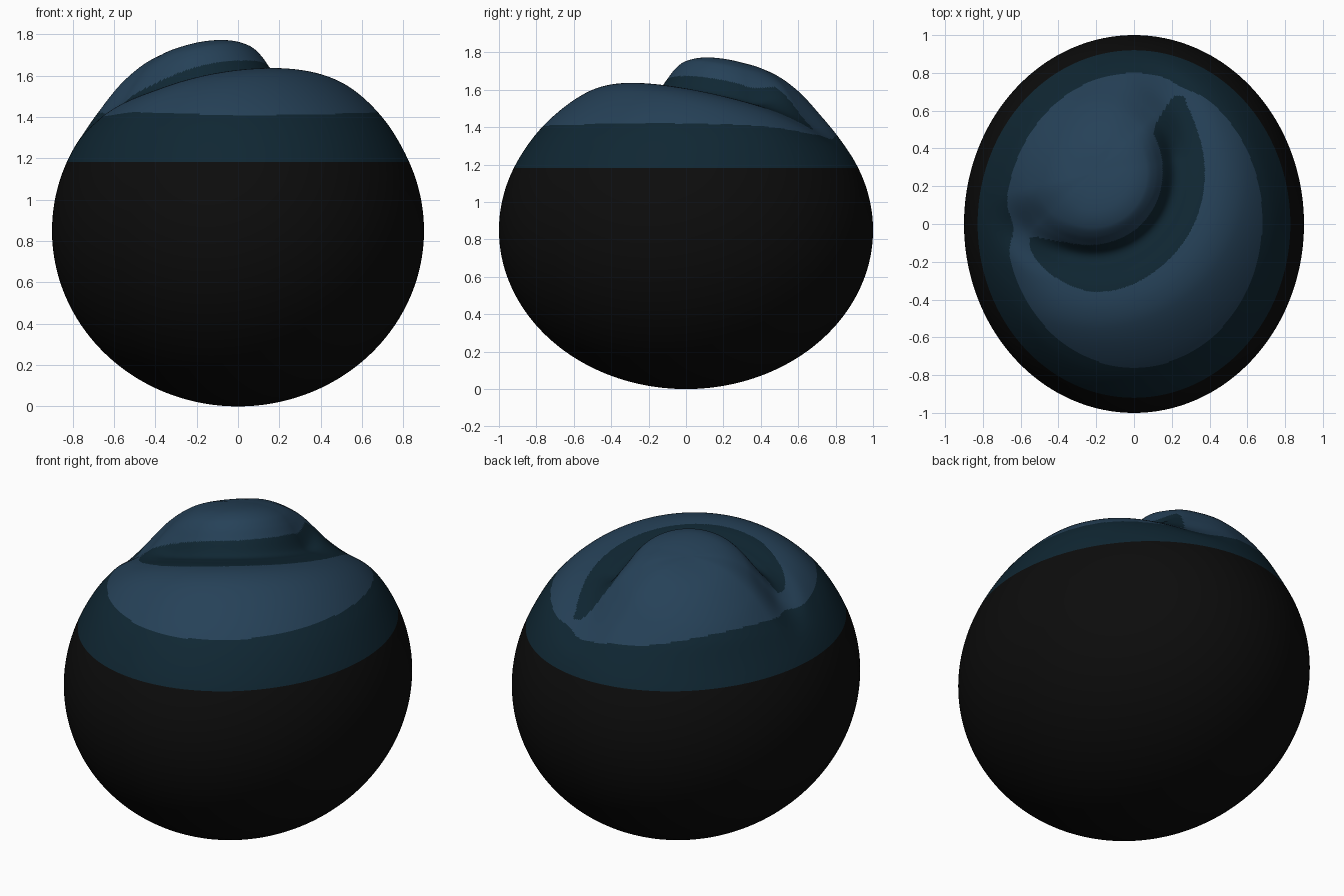
import bpy, bmesh, math

if "Cube" in bpy.data.objects:
    bpy.data.objects.remove(bpy.data.objects["Cube"])

RX, RY, RZ = 0.9, 1.0, 0.85          # body radii
CX, CY = -0.22, 0.27                 # centre of the raised dome
AXIS = math.radians(-47)             # direction the groove faces
RIM = 0.92                           # where the black body ends
SEGS, CAP_RINGS, SIDE_RINGS = 320, 180, 70


def curve(knots, x, col=1):
    """Smooth interpolation through the knots (x, value, ...)."""
    if x <= knots[0][0]:
        return knots[0][col]
    for i in range(len(knots) - 1):
        x0, x1 = knots[i][0], knots[i + 1][0]
        if x <= x1:
            a, b = knots[i][col], knots[i + 1][col]
            p, n = knots[max(i - 1, 0)], knots[min(i + 2, len(knots) - 1)]
            h = x1 - x0
            m0 = (b - p[col]) / (x1 - p[0]) * h
            m1 = (n[col] - a) / (n[0] - x0) * h
            t = (x - x0) / h
            return ((2*t**3 - 3*t*t + 1) * a + (t**3 - 2*t*t + t) * m0
                    + (3*t*t - 2*t**3) * b + (t**3 - t*t) * m1)
    return knots[-1][col]


def step(a, b, x):
    t = min(max((x - a) / (b - a), 0), 1)
    return t * t * (3 - 2 * t)


# height offsets from the ellipsoid, by distance from the dome centre
FRONT = [(0, .09), (.2, .083), (.29, .06), (.335, .025), (.375, -.025), (.43, -.09),
         (.5, -.078), (.61, -.035), (.72, 0), (.82, .015), (1, .01), (1.2, 0)]
PINCH = [(0, .09), (.2, .088), (.33, .055), (.42, .0), (.5, -.045),
         (.57, -.045), (.68, -.01), (.8, 0)]
BACK = [(0, .09), (.2, .097), (.35, .07), (.48, .025), (.6, .003), (.7, 0)]
# groove colour outline: angle, inner radius, outer radius
GROOVE = [(-87, .47, .475), (-82, .44, .52), (-65, .395, .58), (-40, .38, .63),
          (0, .375, .61), (45, .372, .595), (70, .38, .60), (82, .395, .615),
          (87, .47, .63), (90, .56, .60)]


def polar(x, y):
    dx, dy = x - CX, y - CY
    a = math.atan2(dy, dx) - AXIS
    a = math.degrees(math.atan2(math.sin(a), math.cos(a)))
    return math.hypot(dx, dy), a


def offset(x, y):
    r, a = polar(x, y)
    k = 1.07 if a > 0 else 0.92
    f, p, b = curve(FRONT, r), curve(PINCH, r / k), curve(BACK, r)
    a = abs(a)
    if a < 90:
        w = step(55, 90, a)
        return f * (1 - w) + p * w
    w = step(90, 120, a)
    return p * (1 - w) + b * w


def colour(x, y):
    """0 black, 1 dark teal, 2 blue"""
    r, a = polar(x, y)
    if GROOVE[0][0] < a < GROOVE[-1][0] and curve(GROOVE, a, 1) < r < curve(GROOVE, a, 2):
        return 1
    limit = 1 - .06 * math.exp(-((x + .64)**2 + (y + .02)**2) / .008) \
              - .025 * math.exp(-((x - .27)**2 + (y - .74)**2) / .008)
    return 2 if math.hypot(x / .68, (y - .02) / .78) < limit else 1


# rings from the top pole to the bottom pole: (radius factor, height factor)
rings = []
for i in range(1, CAP_RINGS + 1):
    q = RIM * i / CAP_RINGS
    rings.append((q, math.sqrt(1 - q * q)))
phi0 = math.asin(RIM)
for i in range(1, SIDE_RINGS):
    p = phi0 + (math.pi - phi0) * i / SIDE_RINGS
    rings.append((math.sin(p), math.cos(p)))

bm = bmesh.new()
top = bm.verts.new((0, 0, RZ * 2 + offset(0, 0)))
bottom = bm.verts.new((0, 0, 0))
rows = []
for n, (q, h) in enumerate(rings):
    row = []
    for s in range(SEGS):
        t = 2 * math.pi * s / SEGS
        x, y = RX * q * math.cos(t), RY * q * math.sin(t)
        z = RZ + RZ * h
        if n < CAP_RINGS:
            z += offset(x, y) * (1 - step(.8, RIM, q))
        row.append(bm.verts.new((x, y, z)))
    rows.append(row)

for s in range(SEGS):
    e = (s + 1) % SEGS
    bm.faces.new((top, rows[0][s], rows[0][e])).material_index = 2
    bm.faces.new((bottom, rows[-1][e], rows[-1][s])).material_index = 0
    for n in range(len(rows) - 1):
        f = bm.faces.new((rows[n][s], rows[n + 1][s], rows[n + 1][e], rows[n][e]))
        if n + 1 < CAP_RINGS:
            c = f.calc_center_median()
            f.material_index = colour(c.x, c.y)
for f in bm.faces:
    f.smooth = True

# egg-like body with swirled top
mesh = bpy.data.meshes.new("swirl_topped_ball")
bm.to_mesh(mesh)
bm.free()
ball = bpy.data.objects.new("swirl_topped_ball", mesh)
bpy.context.collection.objects.link(ball)
for name, rgb in (("black", (.0037, .0037, .0037)),
                  ("dark teal", (.005, .020, .033)),
                  ("slate blue", (.019, .053, .097))):
    mat = bpy.data.materials.new(name)
    mat.diffuse_color = (*rgb, 1)
    mat.use_nodes = True
    mat.node_tree.nodes["Principled BSDF"].inputs["Base Color"].default_value = mat.diffuse_color
    mesh.materials.append(mat)
